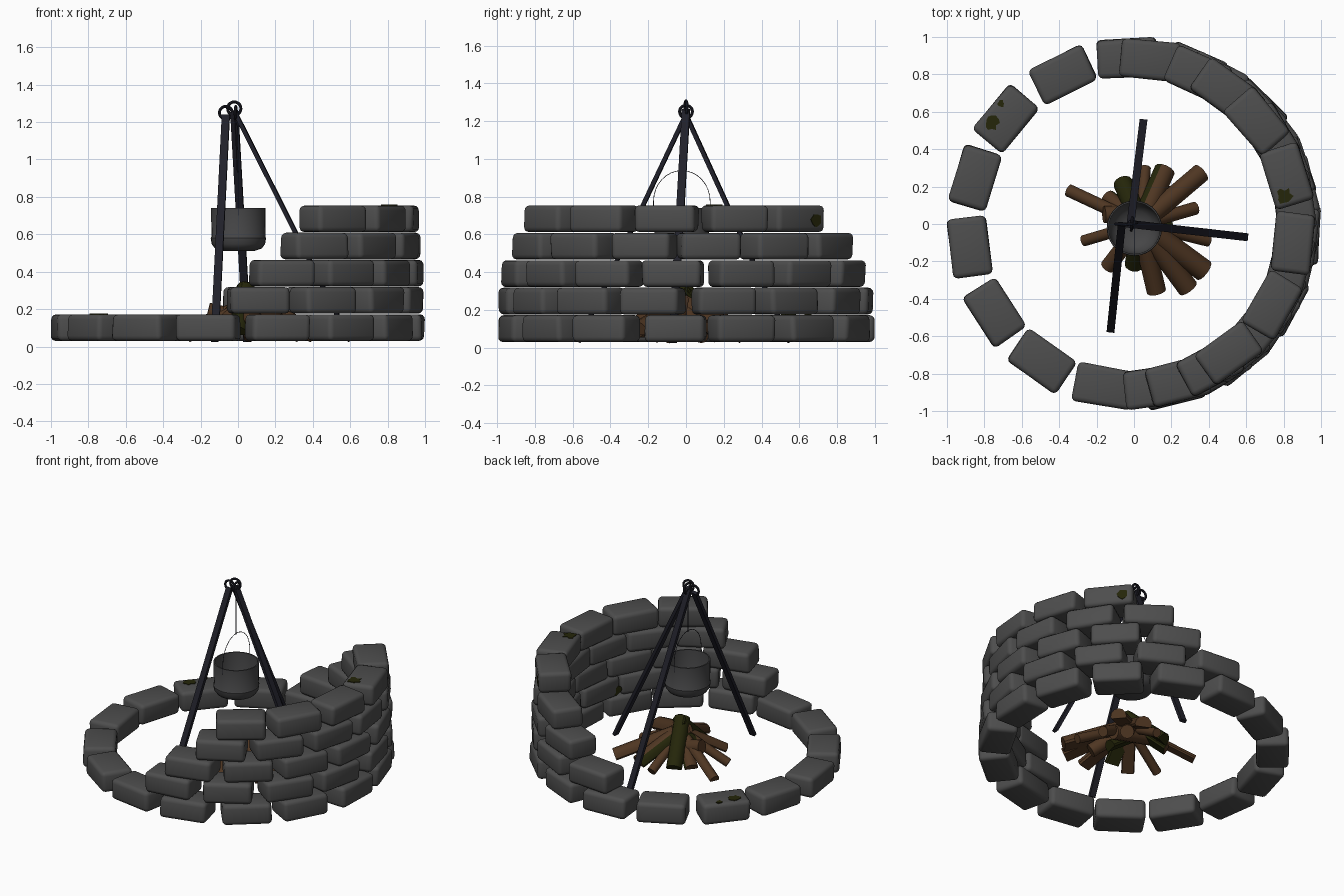
import bpy, bmesh, math, random
from mathutils import Vector, Matrix

if "Cube" in bpy.data.objects:
    bpy.data.objects.remove(bpy.data.objects["Cube"])

random.seed(4)


def material(name, rgb):
    m = bpy.data.materials.new(name)
    m.diffuse_color = (*rgb, 1)
    m.use_nodes = True
    m.node_tree.nodes["Principled BSDF"].inputs["Base Color"].default_value = m.diffuse_color
    return m


STONE = material("grey stone", (0.075, 0.075, 0.075))
WOOD = material("brown wood", (0.078, 0.037, 0.016))
MOSS = material("dark moss", (0.018, 0.019, 0.003))
IRON = material("blue black iron", (0.014, 0.014, 0.022))
POT = material("pot grey", (0.06, 0.06, 0.062))


def finish(name, bm, *mats):
    bmesh.ops.recalc_face_normals(bm, faces=bm.faces[:])
    me = bpy.data.meshes.new(name)
    bm.to_mesh(me)
    bm.free()
    for mat in mats:
        me.materials.append(mat)
    ob = bpy.data.objects.new(name, me)
    bpy.context.collection.objects.link(ob)
    return ob


def along(p, q):
    """Frame at the middle of p-q: z runs along it, x is horizontal."""
    p, q = Vector(p), Vector(q)
    z = (q - p).normalized()
    x = z.cross(Vector((0, 0, 1))).normalized()
    m = Matrix((x, z.cross(x), z)).transposed().to_4x4()
    m.translation = (p + q) / 2
    return m, (q - p).length


# Stone wall: full bottom ring, then shorter arcs stepping up on the right
def course(name, level, first, step, count, radius):
    bm = bmesh.new()
    for i in range(count):
        a = math.radians(first + step * i + random.uniform(-.6, .6))
        m = (Matrix.Rotation(a, 4, 'Z')
             @ Matrix.Translation((radius + random.uniform(-.003, .003), 0, 0.101 + 0.1455 * level))
             @ Matrix.Rotation(math.radians(random.uniform(-1.5, 1.5)), 4, 'Z')
             @ Matrix.Diagonal((0.208, 0.318, 0.142, 1)))
        made = bmesh.ops.create_cube(bm, size=1, matrix=m)
        for v in made["verts"]:
            v.co.x += random.uniform(-.005, .005)
            v.co.y += random.uniform(-.005, .005)
    bmesh.ops.bevel(bm, geom=bm.edges[:], offset=0.027, segments=3, profile=0.5,
                    affect='EDGES', clamp_overlap=True)
    finish(name, bm, STONE)


for level, row in enumerate([(-100, 24, 15, 0.885), (-82.5, 23.8, 8, 0.878), (-74.5, 23.5, 7, 0.872),
                             (-62, 23.5, 6, 0.862), (-53.5, 23.5, 5, 0.857)]):
    course(f"stone_course_{level + 1}", level, *row)


# Moss patches: thin ragged plates on the stones
def patch(name, pos, normal, r):
    m = Vector(normal).to_track_quat('Z', 'Y').to_matrix().to_4x4()
    m.translation = pos
    bm = bmesh.new()
    outline = []
    for i in range(12):
        k, a = r * random.uniform(0.65, 1.25), i * math.tau / 12
        outline.append(bm.verts.new((k * math.cos(a), k * math.sin(a), -0.005)))
    bm.faces.new(outline)
    top = bmesh.ops.extrude_face_region(bm, geom=bm.faces[:])
    for v in top["geom"]:
        if isinstance(v, bmesh.types.BMVert):
            v.co.z += 0.008
    bm.transform(m)
    finish(name, bm, MOSS)


A = math.radians(40.5)
patch("moss_left", (-0.76, 0.54, 0.173), (0, 0, 1), 0.036)
patch("moss_left_small", (-0.71, 0.645, 0.173), (0, 0, 1), 0.018)
patch("moss_top", (0.805, 0.15, 0.755), (0, 0, 1), 0.042)
patch("moss_outer", (0.676, 0.688, 0.68), (math.cos(A), math.sin(A), 0), 0.034)
patch("moss_inner", (0.735, -0.28, 0.22), (-0.94, 0.34, 0), 0.03)


# Firewood: split logs, flat side down; moss 1 = all over, 2 = one side
def log(name, p, q, r, moss, split):
    m, length = along(p, q)
    bm = bmesh.new()
    bmesh.ops.create_cone(bm, cap_ends=True, segments=12, radius1=r, radius2=r, depth=length)
    up = 1 if m.col[1].z > 0 else -1
    if split:
        for v in bm.verts:
            if v.co.y * up < -0.25 * r:
                v.co.y = -0.25 * r * up
    bm.transform(m)
    bmesh.ops.recalc_face_normals(bm, faces=bm.faces[:])
    bm.normal_update()
    for f in bm.faces:
        f.material_index = int(moss == 1 or (moss == 2 and f.normal.x < -0.2))
    finish(name, bm, WOOD, MOSS)


# outer end x, y, radius, moss, split; each leans on the middle of the pile
logs = [(-.35, .18, .034, 0, 1), (.06, .30, .03, 0, 0), (.36, .275, .052, 0, 1),
        (.165, .29, .056, 2, 1), (-.06, .22, .052, 1, 1), (-.14, .14, .045, 2, 1),
        (.33, .085, .035, 0, 0), (.40, -.09, .032, 0, 0), (.375, -.25, .06, 0, 1),
        (.29, -.345, .056, 0, 1), (.12, -.36, .052, 0, 1), (-.27, -.09, .03, 0, 0),
        (-.14, -.23, .042, 0, 1), (0, -.22, .05, 1, 1), (.2, .17, .045, 0, 0), (.22, -.17, .045, 0, 0)]
for i, (x, y, r, moss, split) in enumerate(logs):
    top = 0.31 if moss == 1 else 0.25
    log(f"log_{i + 1}", (x, y, r + 0.02), (0.04 - 0.12 * x, -0.12 * y, top), r, moss, split)
log("lying_log", (-0.16, 0.05, 0.19), (0.22, 0.06, 0.1), 0.045, 0, 0)
log("mossy_log", (0.18, -0.02, 0.04), (-0.06, 0.03, 0.2), 0.05, 1, 1)


# Tripod: three flat iron legs with rings tying them at the top
def leg(name, p, q, width=0.042, thick=0.022):
    m, length = along(p, q)
    bm = bmesh.new()
    bmesh.ops.create_cube(bm, size=1, matrix=m @ Matrix.Diagonal((width, thick, length, 1)))
    finish(name, bm, IRON)


leg("leg_front", (-0.125, -0.57, 0.03), (-0.065, 0.0, 1.235))
leg("leg_back", (0.05, 0.55, 0.03), (-0.02, -0.01, 1.255))
leg("leg_right", (0.60, -0.07, 0.03), (-0.02, 0.0, 1.26))
leg("hanging_rod", (0.0, -0.022, 0.93), (-0.012, -0.005, 1.225), 0.009, 0.009)

for i, (x, z, r, turn) in enumerate([(-0.065, 1.25, 0.034, 0), (-0.02, 1.272, 0.036, 10),
                                     (-0.012, 1.25, 0.034, 85)]):
    bpy.ops.mesh.primitive_torus_add(
        major_segments=20, minor_segments=8, major_radius=r, minor_radius=0.008,
        location=(x, 0, z), rotation=(math.pi / 2, 0, math.radians(turn)))
    ob = bpy.context.object
    ob.name = f"top_ring_{i + 1}"
    ob.data.materials.append(IRON)

# Cooking pot: turned profile, open on top, round inside
profile = [(0, .51), (.09, .512), (.125, .524), (.143, .548), (.148, .58), (.144, .586),
           (.146, .74), (.138, .74), (.136, .62), (.122, .57), (.095, .54), (.05, .523), (0, .518)]
bm = bmesh.new()
pts = [bm.verts.new((r, 0, z)) for r, z in profile]
edges = [bm.edges.new(pair) for pair in zip(pts, pts[1:])]
bmesh.ops.spin(bm, geom=pts + edges, axis=(0, 0, 1), cent=(0, 0, 0), angle=math.tau, steps=28)
bmesh.ops.remove_doubles(bm, verts=bm.verts[:], dist=1e-4)
pot = finish("cooking_pot", bm, POT)
pot.location = (0.002, -0.022, 0)

# Wire handle
curve = bpy.data.curves.new("pot_handle", 'CURVE')
curve.dimensions = '3D'
curve.bevel_depth = 0.002
curve.bevel_resolution = 1
path = [(-0.15, 0.70)]
for k in range(17):
    a = math.pi * k / 16
    path.append((-0.15 * math.cos(a), 0.775 + 0.163 * math.sin(a)))
path.append((0.15, 0.70))
spline = curve.splines.new('POLY')
spline.points.add(len(path) - 1)
for pt, (y, z) in zip(spline.points, path):
    pt.co = (0.002, y - 0.022, z, 1)
curve.materials.append(IRON)
bpy.context.collection.objects.link(bpy.data.objects.new("pot_handle", curve))

# Smooth the rounded parts, keep real edges sharp
bpy.ops.object.select_all(action='DESELECT')
for ob in bpy.data.objects:
    if ob.type == 'MESH':
        ob.select_set(True)
        bpy.context.view_layer.objects.active = ob
bpy.ops.object.shade_smooth_by_angle(angle=math.radians(40))
